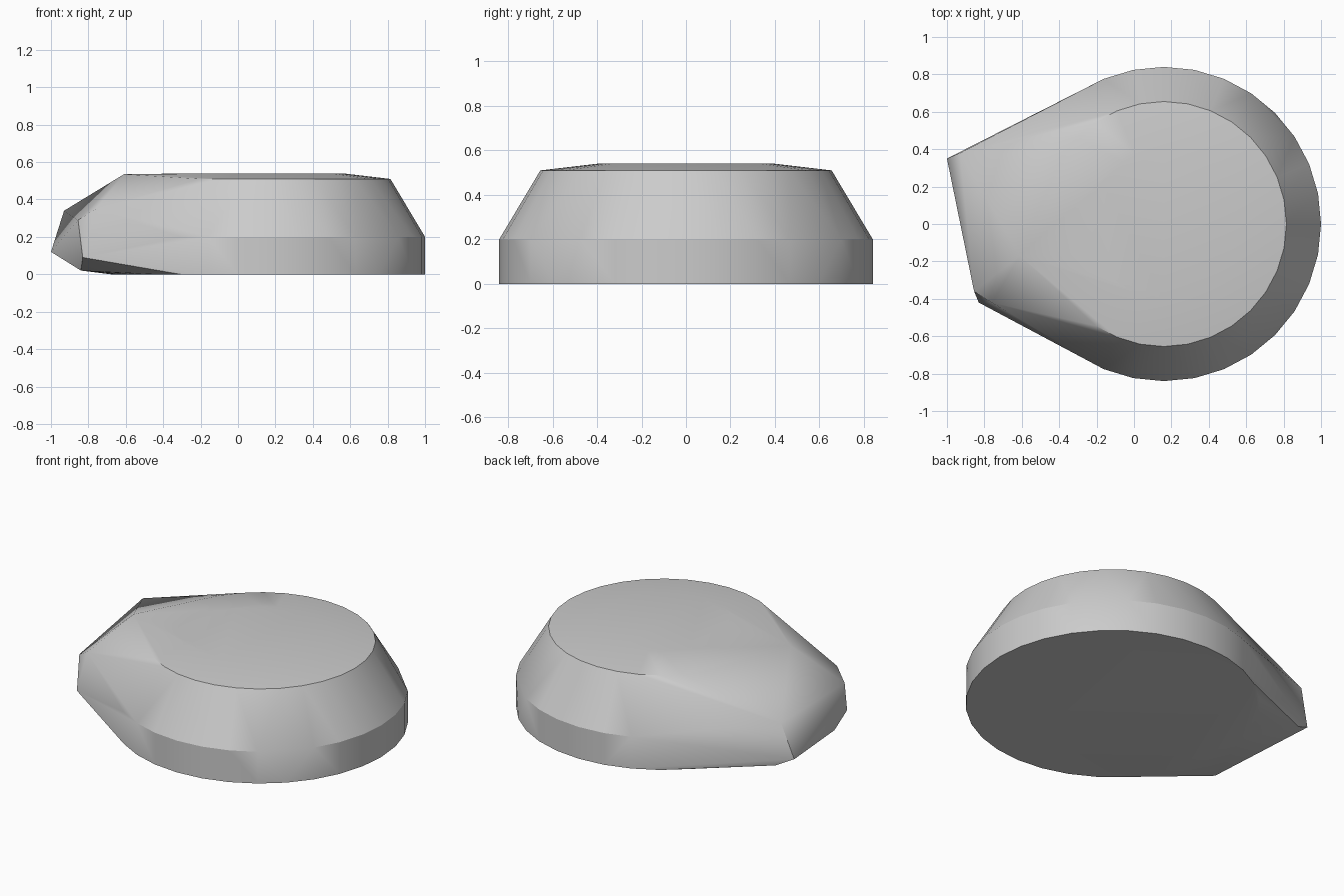
import bpy
import bmesh
from math import cos, sin, radians, tau

cube = bpy.data.objects.get("Cube")
if cube:
    bpy.data.objects.remove(cube, do_unlink=True)

CENTRE_X = 0.16
SIDES = 32


def make_material(name, colour):
    mat = bpy.data.materials.new(name)
    mat.use_nodes = True
    mat.diffuse_color = colour
    bsdf = next(n for n in mat.node_tree.nodes if n.type == 'BSDF_PRINCIPLED')
    bsdf.inputs["Base Color"].default_value = colour
    return mat


def add_ring(bm, radius, z, skip=()):
    for i in range(SIDES):
        if i not in skip:
            a = tau * i / SIDES
            bm.verts.new((CENTRE_X + radius * cos(a), radius * sin(a), z))


bm = bmesh.new()

# Rounded body: base, chamfer start, top rim and slightly raised plateau
add_ring(bm, 0.84, 0.0)
add_ring(bm, 0.84, 0.2, skip=(SIDES // 8, SIDES * 7 // 8))  # two clipped corners
add_ring(bm, 0.655, 0.51)
add_ring(bm, 0.4, 0.54)

# Angular nose
nose = [
    (-0.61, -0.17, 0.535),   # ridge peak
    (-0.93, 0.38, 0.34),     # rear tip, upper
    (-1.0, 0.35, 0.12),      # rear tip, middle
    (-0.90, 0.39, 0.07),     # rear tip, lower
    (-0.76, -0.42, 0.35),    # front corner, upper
    (-0.855, -0.36, 0.29),   # front corner, middle
    (-0.83, -0.42, 0.09),    # front corner, lower
    (-0.84, -0.28, 0.02),    # underside corner
]
for p in nose:
    bm.verts.new(p)

# Wrap everything in one faceted skin
result = bmesh.ops.convex_hull(bm, input=bm.verts[:])
bmesh.ops.delete(bm, geom=[v for v in bm.verts if not v.link_faces], context='VERTS')
bmesh.ops.dissolve_limit(bm, angle_limit=radians(0.3), verts=bm.verts[:], edges=bm.edges[:])
bmesh.ops.recalc_face_normals(bm, faces=bm.faces[:])

mesh = bpy.data.meshes.new("stone_body")
bm.to_mesh(mesh)
bm.free()
body = bpy.data.objects.new("stone_body", mesh)
bpy.context.collection.objects.link(body)
mesh.materials.append(make_material("light_grey", (0.6, 0.6, 0.6, 1.0)))

bpy.ops.object.select_all(action='DESELECT')
body.select_set(True)
bpy.context.view_layer.objects.active = body
bpy.ops.object.shade_smooth_by_angle(angle=radians(30))
